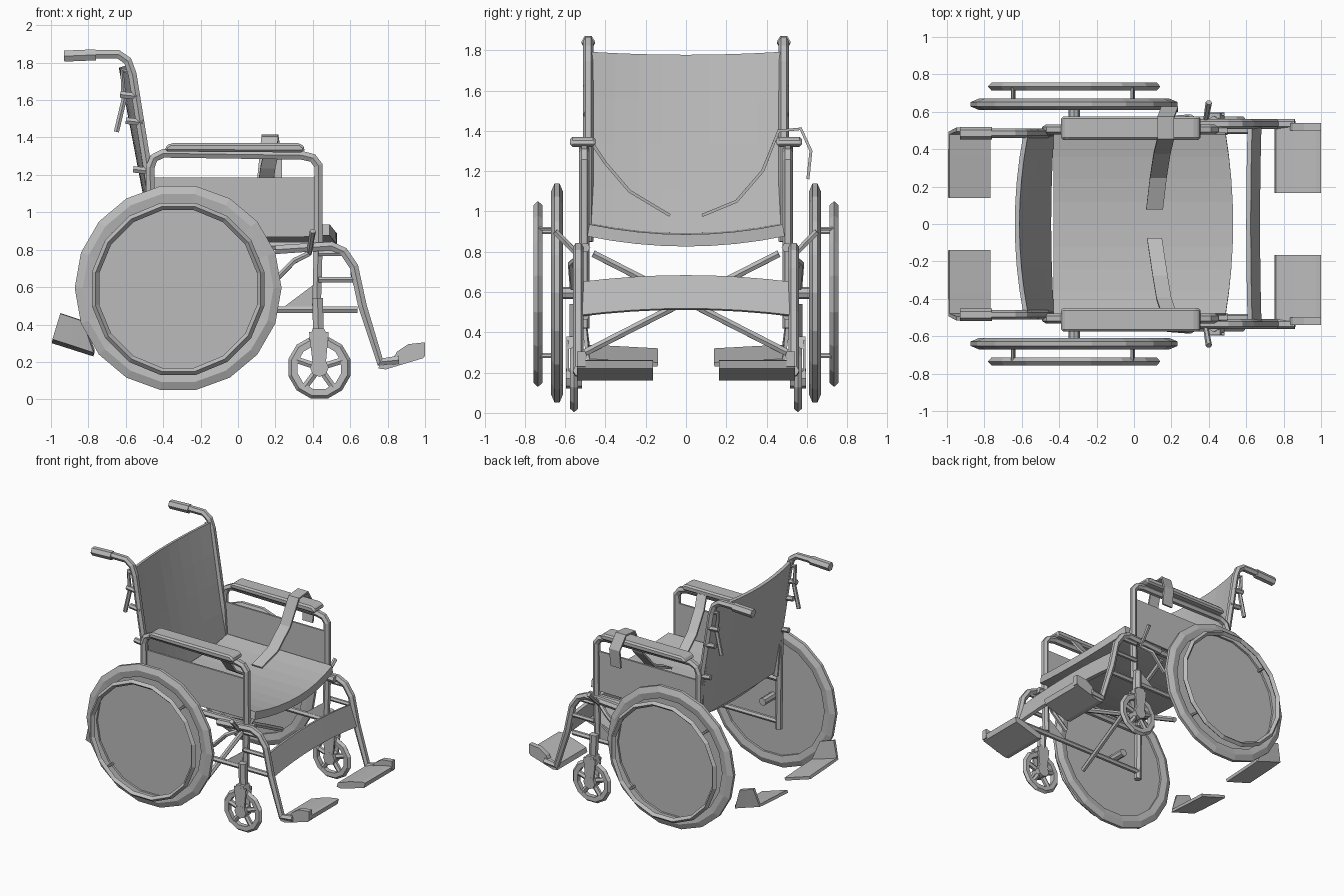
import bpy, bmesh, math
from mathutils import Matrix

cube = bpy.data.objects.get("Cube")
if cube:
    bpy.data.objects.remove(cube, do_unlink=True)

grey = bpy.data.materials.new("mid_grey")
grey.use_nodes = True
grey.diffuse_color = (0.5, 0.5, 0.5, 1)
grey.node_tree.nodes["Principled BSDF"].inputs["Base Color"].default_value = (0.5, 0.5, 0.5, 1)


def add(name, mesh):
    mesh.materials.clear()
    mesh.materials.append(grey)
    ob = bpy.data.objects.new(name, mesh)
    bpy.context.collection.objects.link(ob)
    return ob


def from_bm(name, bm):
    bmesh.ops.recalc_face_normals(bm, faces=bm.faces)
    mesh = bpy.data.meshes.new(name)
    bm.to_mesh(mesh)
    bm.free()
    return add(name, mesh)


def tube(name, points, r=0.025):
    """Round bar swept along a path."""
    cu = bpy.data.curves.new(name + "_path", "CURVE")
    cu.dimensions = "3D"
    cu.bevel_depth, cu.bevel_resolution, cu.use_fill_caps = r, 1, True
    sp = cu.splines.new("POLY")
    sp.points.add(len(points) - 1)
    for p, co in zip(sp.points, points):
        p.co = (*co, 1)
    tmp = bpy.data.objects.new(name + "_path", cu)
    mesh = bpy.data.meshes.new_from_object(tmp)
    bpy.data.objects.remove(tmp)
    for poly in mesh.polygons:
        poly.use_smooth = False
    return add(name, mesh)


def side_tube(name, y, path, r=0.025):
    """Bar lying in a plane of constant y, given as x, z pairs."""
    return tube(name, [(x, y, z) for x, z in path], r)


def prism(name, outline, y0, y1):
    """Side outline of x, z pairs, extruded along y."""
    bm = bmesh.new()
    f = bm.faces.new([bm.verts.new((x, y0, z)) for x, z in outline])
    ext = bmesh.ops.extrude_face_region(bm, geom=[f])
    vs = [v for v in ext["geom"] if isinstance(v, bmesh.types.BMVert)]
    bmesh.ops.translate(bm, verts=vs, vec=(0, y1 - y0, 0))
    # The extrusion leaves the starting cap in place or moves it; close if missing
    bmesh.ops.holes_fill(bm, edges=bm.edges)
    return from_bm(name, bm)


def lathe(name, cx, cy, cz, profile, segs):
    """Closed section of radius, y pairs turned about the y axis."""
    bm = bmesh.new()
    rings = []
    for i in range(segs):
        a = math.tau * (i + 0.5) / segs + math.pi / 2
        rings.append([bm.verts.new((cx + r * math.cos(a), cy + y, cz + r * math.sin(a)))
                      for r, y in profile])
    n = len(profile)
    for i in range(segs):
        a, b = rings[i], rings[(i + 1) % segs]
        for j in range(n):
            k = (j + 1) % n
            bm.faces.new((a[j], b[j], b[k], a[k]))
    return from_bm(name, bm)


def disc(name, cx, cy, cz, r, depth, segs):
    bm = bmesh.new()
    m = Matrix.Translation((cx, cy, cz)) @ Matrix.Rotation(math.pi / 2, 4, "X")
    bmesh.ops.create_cone(bm, cap_ends=True, segments=segs, radius1=r, radius2=r,
                          depth=depth, matrix=m)
    return from_bm(name, bm)


def sheet(name, fn, nu, nv, thick):
    """Fabric panel from a function of u, v, given thickness."""
    bm = bmesh.new()
    g = [[bm.verts.new(fn(i / nu, j / nv)) for j in range(nv + 1)] for i in range(nu + 1)]
    for i in range(nu):
        for j in range(nv):
            bm.faces.new((g[i][j], g[i + 1][j], g[i + 1][j + 1], g[i][j + 1]))
    ob = from_bm(name, bm)
    mod = ob.modifiers.new("thickness", "SOLIDIFY")
    mod.thickness, mod.offset = thick, 0
    return ob


def strap(name, path, width):
    """Flat belt following a path, with its width along x."""
    n = len(path) - 1

    def fn(u, v):
        x, y, z = path[round(u * n)]
        return (x + (v - 0.5) * width, y, z)
    return sheet(name, fn, n, 1, 0.015)


def bow(v):
    return 1 - (2 * v - 1) ** 2


# Seat, back and calf fabric
sheet("seat", lambda u, v: (-0.43 + u * (0.92 + 0.04 * bow(v)), (v - 0.5) * 0.97,
                            0.912 - 0.05 * bow(v) - 0.006 * u), 4, 8, 0.06)
sheet("backrest", lambda u, v: (-0.44 - 0.14 * u - (0.015 + 0.03 * u) * bow(v), (v - 0.5) * 0.95,
                                0.88 + u * (0.91 - 0.015 * bow(v))), 4, 8, 0.025)
sheet("calf_panel", lambda u, v: (0.67 - 0.05 * u - 0.008 * bow(v), (v - 0.5) * 1.08,
                                  0.48 + 0.165 * u + 0.035 * bow(v)), 2, 8, 0.025)

for s, side in ((-1, "right"), (1, "left")):
    def nm(part):
        return side + "_" + part

    # Drive wheel, hand ring and axle
    wx, wz = -0.32, 0.595
    lathe(nm("tyre"), wx, s * 0.64, wz,
          [(0.46, -0.022), (0.51, -0.03), (0.553, -0.012), (0.553, 0.012), (0.51, 0.03), (0.46, 0.022)], 18)
    disc(nm("wheel_disc"), wx, s * 0.64, wz, 0.47, 0.012, 18)
    lathe(nm("hand_ring"), wx, s * 0.735, wz - 0.005,
          [(0.43, 0), (0.45, -0.022), (0.47, 0), (0.45, 0.022)], 16)
    disc(nm("axle"), wx, s * 0.57, wz, 0.03, 0.14, 8)
    for a in (0.8, 2.4, 3.9, 5.5):
        c, d = math.cos(a) * 0.445, math.sin(a) * 0.445
        tube(nm("ring_mount"), [(wx + c, s * 0.65, wz + d), (wx + c, s * 0.73, wz + d)], 0.01)

    # Caster wheel with spokes
    cx, cy, cz = 0.435, s * 0.555, 0.17
    lathe(nm("caster_tyre"), cx, cy, cz,
          [(0.12, -0.018), (0.155, -0.02), (0.172, 0), (0.155, 0.02), (0.12, 0.018)], 12)
    disc(nm("caster_hub"), cx, cy, cz, 0.05, 0.08, 8)
    for i in range(5):
        a = math.tau * i / 5 + 0.3
        side_tube(nm("caster_spoke"), cy,
                  [(cx, cz), (cx + 0.13 * math.cos(a), cz + 0.13 * math.sin(a))], 0.02)

    # Caster fork and stem
    for e in (-1, 1):
        y = cy + e * 0.032
        prism(nm("fork_blade"), [(0.405, 0.14), (0.465, 0.14), (0.485, 0.36), (0.38, 0.36)],
              y - 0.007, y + 0.007)
    prism(nm("fork_crown"), [(0.38, 0.32), (0.485, 0.32), (0.46, 0.38), (0.4, 0.38)], cy - 0.038, cy + 0.038)
    side_tube(nm("caster_stem"), cy - s * 0.01, [(0.43, 0.36), (0.425, 0.54)], 0.033)

    # Arm frame, side panel and arm pad
    side_tube(nm("arm_frame"), s * 0.505,
              [(-0.46, 0.42), (-0.47, 1.24), (-0.45, 1.29), (-0.4, 1.315), (0.34, 1.305),
               (0.4, 1.29), (0.43, 1.25), (0.43, 0.85), (0.42, 0.5)], 0.027)
    prism(nm("side_panel"), [(-0.46, 0.86), (0.41, 0.87), (0.41, 1.185), (-0.46, 1.185)],
          s * 0.49, s * 0.505)
    pad = prism(nm("arm_pad"), [(-0.39, 1.325), (0.35, 1.32), (0.36, 1.345), (0.33, 1.37),
                                (-0.36, 1.37), (-0.39, 1.35)], s * 0.45, s * 0.575)
    bev = pad.modifiers.new("soft_edge", "BEVEL")
    bev.width, bev.segments = 0.012, 1

    # Back cane, push handle and fold lever
    y = s * 0.485
    side_tube(nm("back_cane"), y, [(-0.45, 0.85), (-0.47, 1.15), (-0.565, 1.74), (-0.59, 1.81),
                                   (-0.64, 1.845), (-0.78, 1.845)], 0.026)
    tube(nm("grip"), [(-0.76, y, 1.842), (-0.93, y, 1.835)], 0.034)
    side_tube(nm("fold_lever"), y, [(-0.56, 1.74), (-0.62, 1.76), (-0.61, 1.6), (-0.65, 1.43)], 0.016)
    for x, z in ((-0.58, 1.62), (-0.55, 1.48), (-0.51, 1.22)):
        side_tube(nm("cane_clip"), s * 0.49, [(x + 0.04, z), (x - 0.05, z + 0.01)], 0.02)

    # Lower side frame
    y = s * 0.5
    side_tube(nm("seat_rail"), y, [(-0.46, 0.82), (0.5, 0.82)])
    side_tube(nm("bottom_rail"), y, [(-0.46, 0.48), (0.64, 0.48)], 0.02)
    prism(nm("gusset"), [(0.24, 0.49), (0.4, 0.49), (0.4, 0.61)], y - 0.008, y + 0.008)
    tube(nm("brake_lever"), [(0.18, s * 0.56, 0.62), (0.3, s * 0.57, 0.74),
                             (0.38, s * 0.53, 0.78), (0.4, s * 0.65, 0.9)], 0.017)

    # Leg hanger with cross rungs
    y = s * 0.535
    side_tube(nm("leg_hanger"), y, [(0.2, 0.8), (0.5, 0.82), (0.565, 0.79), (0.62, 0.71),
                                    (0.665, 0.5), (0.76, 0.2), (0.86, 0.21)], 0.027)
    for z, x in ((0.64, 0.63), (0.78, 0.56)):
        side_tube(nm("hanger_rung"), y, [(0.43, z), (x, z)], 0.017)

    # Front foot plate and its hinge block
    prism(nm("foot_plate"), [(0.75, 0.165), (0.79, 0.16), (0.99, 0.22), (1.0, 0.26), (0.97, 0.262),
                             (0.86, 0.235), (0.76, 0.2)], s * 0.165, s * 0.54)
    prism(nm("foot_hinge"), [(0.82, 0.2), (1.0, 0.23), (1.0, 0.305), (0.91, 0.295), (0.85, 0.255)],
          s * 0.5, s * 0.54)

    # Rear plate with an upturned outer edge
    def rear(u, v):
        lift = max(0, v - 0.75) * 4
        return (-0.99 + 0.22 * u + lift * 0.04 * (1 - u) - lift * 0.06 * u,
                s * (0.14 + 0.46 * min(v, 0.75) + 0.02 * lift),
                0.31 - 0.07 * u + 0.025 * v + lift * (0.125 + 0.03 * u))
    sheet(nm("rear_plate"), rear, 2, 4, 0.022)

    # Diagonal cross brace
    tube(nm("cross_brace"), [(0.05 + s * 0.02, -s * 0.5, 0.3), (0.1 + s * 0.02, s * 0.46, 0.79)], 0.02)

# Lap belt: outer end hangs over the left arm
strap("left_belt", [(0.19, 0.605, 1.16), (0.19, 0.62, 1.3), (0.17, 0.57, 1.41), (0.17, 0.46, 1.4),
                    (0.15, 0.38, 1.2), (0.13, 0.25, 1.05), (0.11, 0.08, 0.98)], 0.09)
strap("right_belt", [(0.18, -0.46, 1.33), (0.16, -0.4, 1.24), (0.14, -0.28, 1.1),
                     (0.11, -0.08, 0.98)], 0.08)
